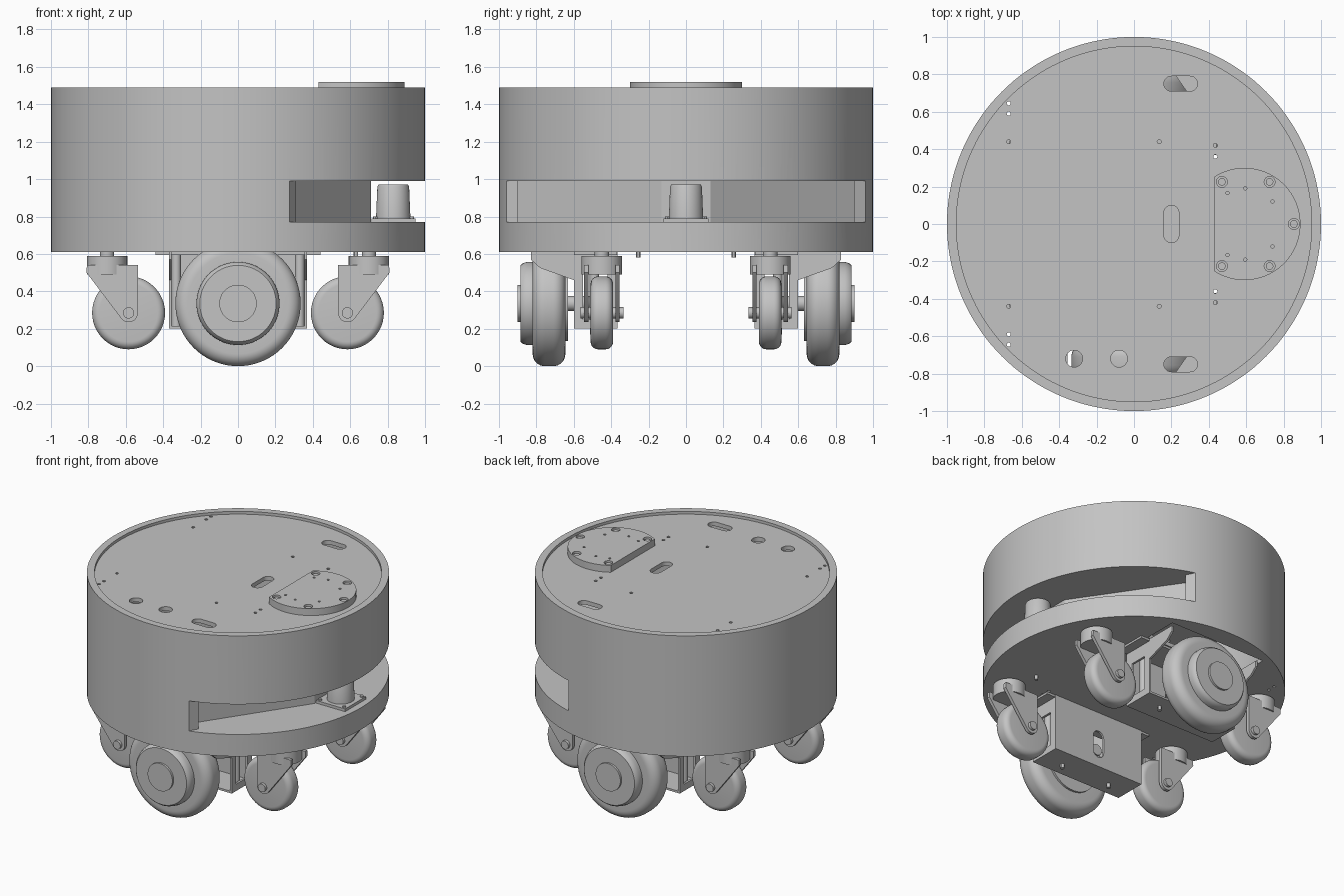
import bpy, bmesh, math
from mathutils import Vector

cube = bpy.data.objects.get("Cube")
if cube:
    bpy.data.objects.remove(cube, do_unlink=True)

grey = bpy.data.materials.new("plain grey")
grey.use_nodes = True
tone = (0.55, 0.55, 0.55, 1)
grey.diffuse_color = tone
grey.node_tree.nodes["Principled BSDF"].inputs["Base Color"].default_value = tone
parts = []


def finish(name, bm, axis, origin=(0, 0, 0)):
    """Turn the local z axis to the given axis, clean up and link the part."""
    o = Vector(origin)
    for v in bm.verts:
        u, w, h = v.co
        v.co = o + Vector({"X": (h, u, w), "Y": (u, h, w), "Z": (u, w, h)}[axis])
    bmesh.ops.remove_doubles(bm, verts=bm.verts, dist=1e-5)
    bmesh.ops.recalc_face_normals(bm, faces=bm.faces)
    mesh = bpy.data.meshes.new(name)
    bm.to_mesh(mesh)
    bm.free()
    mesh.materials.clear()
    mesh.materials.append(grey)
    obj = bpy.data.objects.new(name, mesh)
    bpy.context.collection.objects.link(obj)
    parts.append(obj)
    return obj


def plate(name, loops, h0, h1, axis="Z"):
    """Flat plate from an outline followed by hole outlines."""
    curve = bpy.data.curves.new(name, "CURVE")
    curve.dimensions = "2D"
    curve.fill_mode = "BOTH"
    curve.extrude = abs(h1 - h0) / 2
    for loop in loops:
        sp = curve.splines.new("POLY")
        sp.points.add(len(loop) - 1)
        for p, (u, w) in zip(sp.points, loop):
            p.co = (u, w, 0, 1)
        sp.use_cyclic_u = True
    tmp = bpy.data.objects.new(name + " outline", curve)
    bpy.context.collection.objects.link(tmp)
    bpy.context.view_layer.update()
    mesh = bpy.data.meshes.new_from_object(
        tmp.evaluated_get(bpy.context.evaluated_depsgraph_get()))
    bm = bmesh.new()
    bm.from_mesh(mesh)
    bpy.data.objects.remove(tmp, do_unlink=True)
    bpy.data.curves.remove(curve)
    bpy.data.meshes.remove(mesh)
    for v in bm.verts:
        v.co.z += (h0 + h1) / 2
    return finish(name, bm, axis)


def lathe(name, profile, axis="Z", origin=(0, 0, 0), steps=48, closed=False):
    """Turned part from (radius, height) points."""
    bm = bmesh.new()
    vs = [bm.verts.new((r, 0, h)) for r, h in profile]
    edges = [bm.edges.new(p) for p in zip(vs, vs[1:])]
    if closed:
        edges.append(bm.edges.new((vs[-1], vs[0])))
    bmesh.ops.spin(bm, geom=vs + edges, cent=(0, 0, 0), axis=(0, 0, 1),
                   angle=2 * math.pi, steps=steps)
    return finish(name, bm, axis, origin)


def rod(name, r, h0, h1, axis="Z", origin=(0, 0, 0), steps=32):
    return lathe(name, [(0, h0), (r, h0), (r, h1), (0, h1)], axis, origin, steps)


def arc(cx, cy, r, a0, a1, n):
    return [(cx + r * math.cos(a0 + (a1 - a0) * i / n),
             cy + r * math.sin(a0 + (a1 - a0) * i / n)) for i in range(n + 1)]


def circle(cx, cy, r, n=24):
    return arc(cx, cy, r, 0, 2 * math.pi, n)[:-1]


def rect(u0, u1, w0, w1):
    return [(u0, w0), (u1, w0), (u1, w1), (u0, w1)]


def slot(cx, cy, w, h):
    q, r = math.pi / 2, min(w, h) / 2
    dx, dy = w / 2 - r, h / 2 - r
    if w > h:
        return arc(cx + dx, cy, r, -q, q, 12) + arc(cx - dx, cy, r, q, 3 * q, 12)
    return arc(cx, cy + dy, r, 0, 2 * q, 12) + arc(cx, cy - dy, r, 2 * q, 4 * q, 12)


# Drum wall, open on the +x side where the scanner looks out
wall = lathe("body_wall", [(0.95, 0.61), (1, 0.61), (1, 1.49), (0.95, 1.49)],
             steps=144, closed=True)


def wedge(r):
    a = math.atan2(0.99, 0.13)
    return arc(0, 0, r, -a, a, 66) + [(0.71, 0.13), (0.71, -0.13)]


cutter = plate("scanner_cutter", [wedge(1.2)], 0.77, 0.99)
mod = wall.modifiers.new("opening", "BOOLEAN")
mod.operation, mod.solver, mod.object = "DIFFERENCE", "EXACT", cutter
bpy.context.view_layer.objects.active = wall
bpy.ops.object.modifier_apply(modifier=mod.name)
parts.remove(cutter)
bpy.data.objects.remove(cutter, do_unlink=True)

plate("scanner_bay_floor", [wedge(0.96)], 0.75, 0.77)
plate("scanner_bay_ceiling", [wedge(0.96)], 0.99, 1.01)
plate("scanner_bay_back", [[(0.13, -0.985), (0.71, -0.13), (0.71, 0.13), (0.13, 0.985),
                            (0.10, 0.97), (0.69, 0.12), (0.69, -0.12), (0.10, -0.97)]],
      0.75, 1.01)

# Scanner
plate("scanner_base", [rect(0.715, 0.95, -0.12, 0.12)], 0.77, 0.79)
lathe("scanner", [(0, 0.79), (0.092, 0.79), (0.085, 0.96), (0.08, 0.97), (0, 0.97)],
      origin=(0.83, 0, 0))
for x in (0.735, 0.93):
    for y in (-0.1, 0.1):
        rod("scanner_bolt", 0.012, 0.79, 0.8, origin=(x, y, 0), steps=12)

# Top deck and underside with their openings
pins = [(-0.67, 0.44), (-0.67, 0.59), (-0.67, 0.645), (0.135, 0.44),
        (0.435, 0.42), (0.435, 0.36)]
dots = [circle(x, s * y, 0.011, 10) for x, y in pins for s in (-1, 1)]
deck_holes = [slot(0.25, 0.75, 0.18, 0.08), slot(0.25, -0.75, 0.18, 0.08),
              slot(0.2, 0, 0.08, 0.2), circle(-0.32, -0.72, 0.045), circle(-0.08, -0.72, 0.045)]
plate("top_deck", [circle(0, 0, 0.952, 144)] + dots + deck_holes, 1.44, 1.47)
wells = [rect(-0.39, 0.39, *sorted((s * 0.61, s * 0.86))) for s in (-1, 1)]
plate("bottom_deck", [circle(0, 0, 0.952, 144)] + dots + wells, 0.61, 0.64)

# Mounting pad on the deck
a = math.acos(-0.16 / 0.3)
screws = [(0.47, 0.225), (0.47, -0.225), (0.725, 0.225), (0.725, -0.225), (0.855, 0)]
small = [(x, s * y) for x, y in ((0.5, 0.165), (0.74, 0.12), (0.595, 0.19)) for s in (-1, 1)]
plate("mounting_pad", [arc(0.59, 0, 0.3, -a, a, 64)]
      + [circle(x, y, 0.029) for x, y in screws]
      + [circle(x, y, 0.009, 10) for x, y in small], 1.47, 1.52)
for x, y in screws:
    rod("pad_screw", 0.02, 1.47, 1.51, origin=(x, y, 0), steps=24)

q = math.pi / 2
for s in (-1, 1):
    # Drive wheel with hub cap and axle
    tyre = arc(0.27, 0.71, 0.065, -q, 0, 8) + arc(0.27, 0.755, 0.065, 0, q, 8)
    prof = [(0, 0.63), (0.2, 0.63), (0.2, 0.645)] + tyre + [
        (0.222, 0.82), (0.222, 0.85), (0.215, 0.873), (0.204, 0.885),
        (0.1, 0.885), (0.1, 0.9), (0, 0.9)]
    lathe("drive_wheel", [(r, s * h) for r, h in prof], "Y", (0, 0, 0.335), 72)
    rod("drive_axle", 0.04, s * 0.38, s * 0.64, "Y", (0, 0, 0.335))

    # Wheel carrier: inner plate, base, top flange, shaped ends and guide rods
    plate("carrier_plate", [rect(-0.36, 0.36, 0.2, 0.61), slot(0, 0.37, 0.09, 0.2)],
          s * 0.365, s * 0.38, "Y")
    plate("carrier_base", [rect(-0.36, 0.36, *sorted((s * 0.37, s * 0.6)))], 0.2, 0.215)
    plate("carrier_flange", [rect(-0.44, 0.44, *sorted((s * 0.37, s * 0.6)))], 0.595, 0.61)
    for d in (-1, 1):
        end = [(0.365, 0.2), (0.6, 0.2), (0.6, 0.46), (0.78, 0.525), (0.83, 0.57),
               (0.83, 0.61), (0.365, 0.61)]
        hole = rect(0.42, 0.55, 0.25, 0.5)
        plate("carrier_end", [[(s * y, z) for y, z in loop] for loop in (end, hole)],
              d * 0.355, d * 0.37, "X")
        rod("guide_rod", 0.025, 0.21, 0.6, origin=(d * 0.33, s * 0.49, 0))
        rod("carrier_bolt", 0.014, 0.17, 0.2, origin=(d * 0.2, s * 0.5, 0), steps=12)
    rod("underside_pin", 0.012, 0.58, 0.61, origin=(0.63, s * 0.255, 0), steps=12)

    # Casters: stem, swivel housing, fork arms, wheel and bolt
    for d in (-1, 1):
        y = s * 0.45
        rod("caster_stem", 0.038, 0.58, 0.61, origin=(d * 0.7, y, 0))
        rod("caster_housing", 0.108, 0.49, 0.59, origin=(d * 0.7, y, 0), steps=48)
        arm = [(0.81, 0.5), (0.808, 0.54), (0.535, 0.54), (0.535, 0.285)] + \
            arc(0.585, 0.285, 0.05, 2 * q, 3.5 * q, 10)
        for e in (-1, 1):
            plate("caster_fork", [[(d * x, z) for x, z in arm]],
                  y + e * 0.072, y + e * 0.095, "Y")
        tread = arc(0.155, -0.02, 0.04, -q, 0, 6) + arc(0.155, 0.02, 0.04, 0, q, 6)
        lathe("caster_wheel", [(0, -0.06)] + tread + [(0, 0.06)], "Y",
              (d * 0.585, y, 0.285))
        rod("caster_bolt", 0.03, -0.115, 0.115, "Y", (d * 0.585, y, 0.285), 24)

# Smooth curved surfaces, keep hard edges
bpy.ops.object.select_all(action="DESELECT")
for obj in parts:
    obj.select_set(True)
bpy.context.view_layer.objects.active = wall
bpy.ops.object.shade_smooth_by_angle(angle=math.radians(30))
